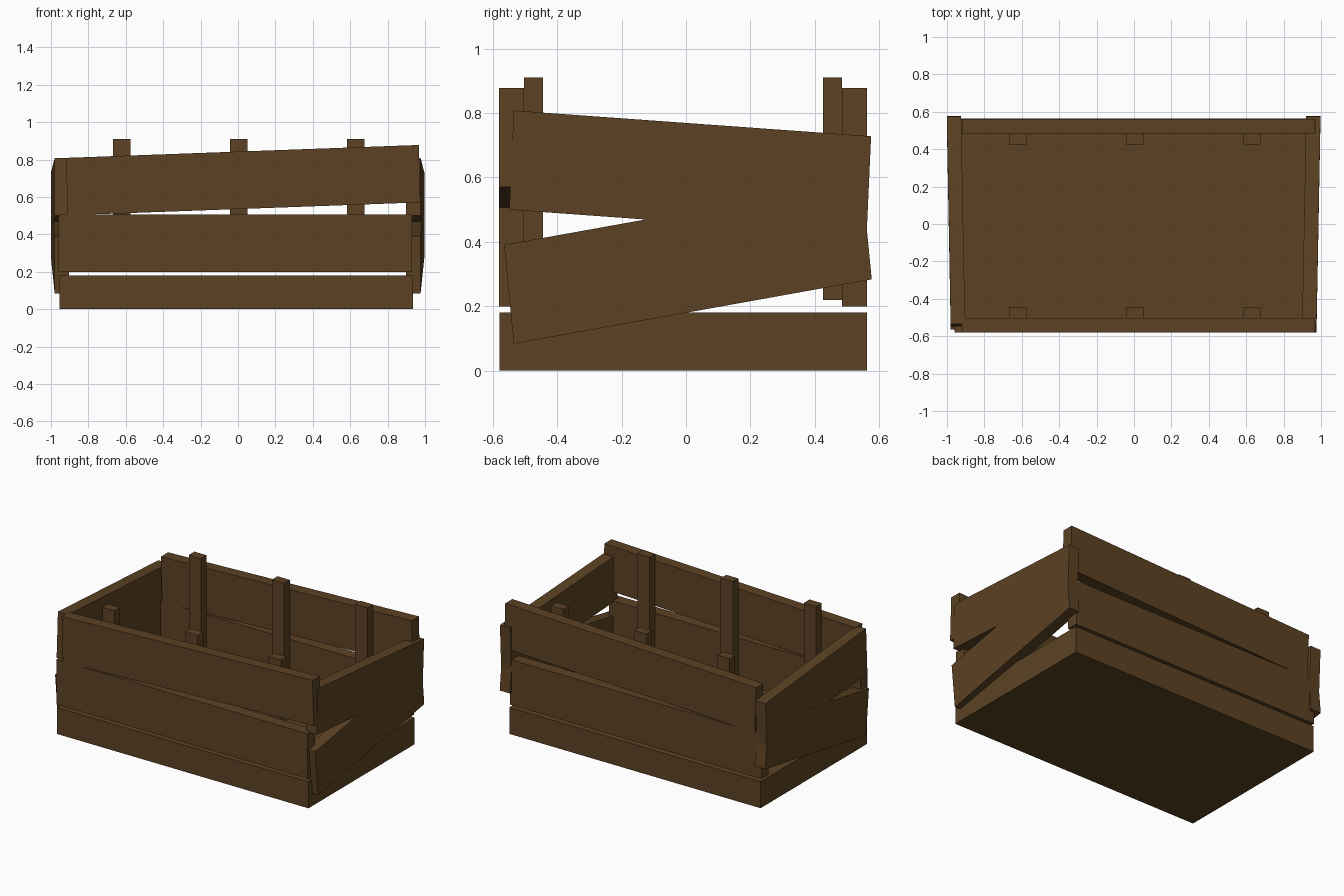
import bpy
from mathutils import Vector

if "Cube" in bpy.data.objects:
    bpy.data.objects.remove(bpy.data.objects["Cube"])

wood = bpy.data.materials.new("brown wood")
wood.diffuse_color = (0.107, 0.055, 0.017, 1)
wood.use_nodes = True
wood.node_tree.nodes["Principled BSDF"].inputs["Base Color"].default_value = wood.diffuse_color


def board(name, centre, run, thick, rise):
    """Six-sided board: centre plus half-steps along three edge vectors."""
    c, a, b, d = (Vector(v) for v in (centre, run, thick, rise))
    verts = [c + (a * i + b * j + d * k) / 2
             for k in (-1, 1) for i, j in ((-1, -1), (1, -1), (1, 1), (-1, 1))]
    faces = [(3, 2, 1, 0), (4, 5, 6, 7), (0, 1, 5, 4),
             (1, 2, 6, 5), (2, 3, 7, 6), (3, 0, 4, 7)]
    if a.cross(b).dot(d) < 0:
        faces = [f[::-1] for f in faces]
    mesh = bpy.data.meshes.new(name)
    mesh.from_pydata(verts, [], faces)
    mesh.materials.append(wood)
    obj = bpy.data.objects.new(name, mesh)
    bpy.context.collection.objects.link(obj)
    return obj


# Solid base slab
board("base", (-0.01, -0.008, 0.09), (1.89, 0, 0), (0, 1.142, 0), (0, 0, 0.18))

# Front and back: a level middle plank, a crooked upper plank, three posts
for side, y, post_y in (("front", -0.542, -0.474), ("back", 0.523, 0.455)):
    board(side + "_middle_plank", (-0.015, y, 0.353),
          (1.89, 0, 0), (0, 0.077, 0), (0, 0, 0.307))
    board(side + "_upper_plank", (0.028, y, 0.69),
          (1.886, 0, 0.069), (0, 0.077, 0), (-0.009, 0, 0.307))
    for i, x in enumerate((-0.622, 0.004, 0.63)):
        board(f"{side}_post_{i + 1}", (x, post_y, 0.565),
              (0.092, 0, 0), (0, 0.06, 0), (0, 0, 0.69))

# Ends: two crooked planks each, splaying outward toward the back
for side, x, s in (("right", 0.948, 1), ("left", -0.952, -1)):
    board(side + "_upper_plank", (x, 0.013, 0.614),
          (0.021 * s, 1.11, -0.08), (0.077, 0, 0), (0, 0.014, 0.308))
    board(side + "_lower_plank", (x, 0.006, 0.337),
          (0.021 * s, 1.112, 0.2), (0.077, 0, 0), (0, -0.03, 0.307))
